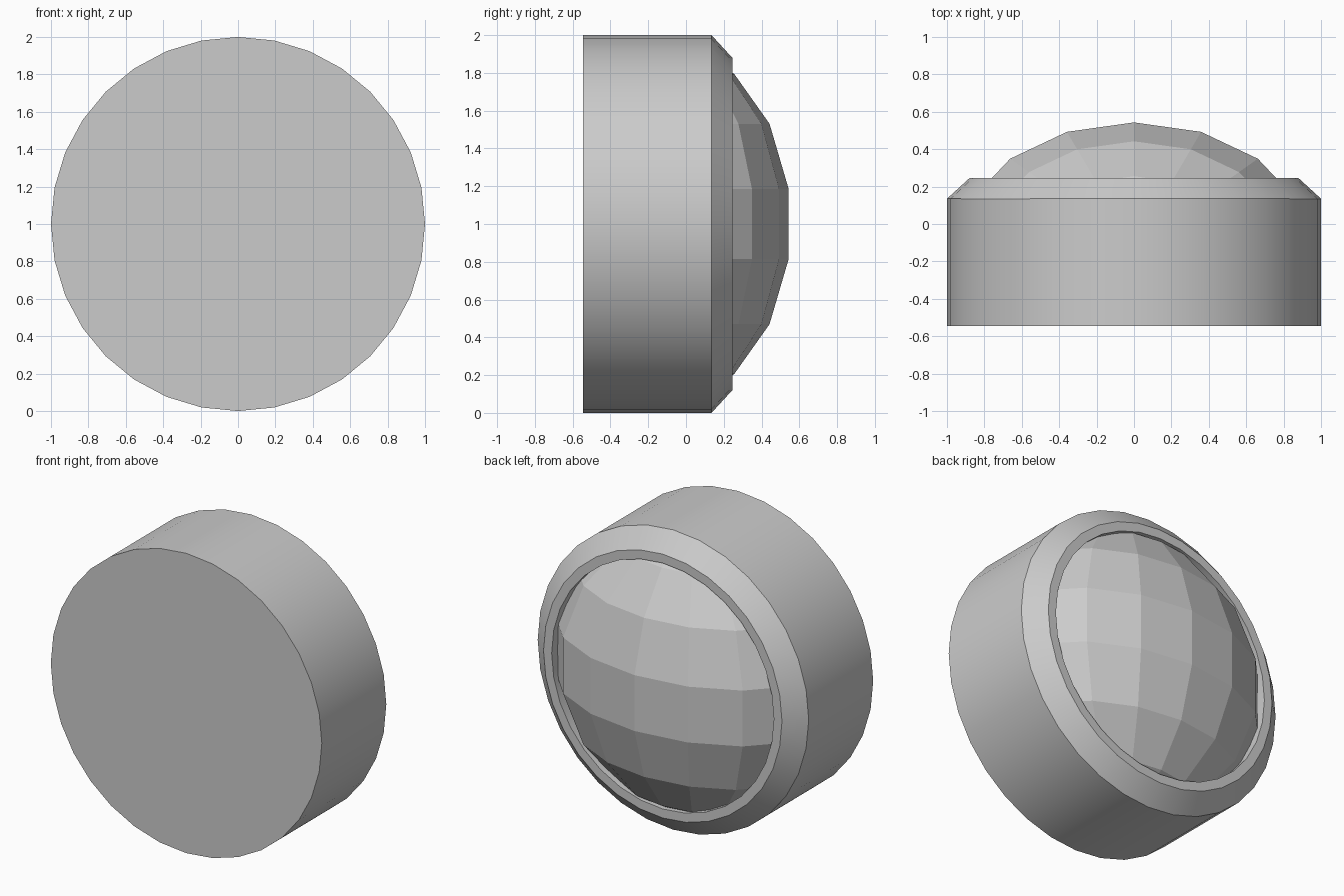
import bpy
import bmesh
from math import radians, sin, cos, tau
from mathutils import Matrix, Vector

cube = bpy.data.objects.get("Cube")
if cube:
    bpy.data.objects.remove(cube, do_unlink=True)

grey = bpy.data.materials.new("light grey")
grey.use_nodes = True
colour = (0.6, 0.6, 0.6, 1)
grey.diffuse_color = colour
grey.node_tree.nodes["Principled BSDF"].inputs["Base Color"].default_value = colour


def lathe(profile, sides):
    """Turn (radius, height) points about z into a bmesh."""
    bm = bmesh.new()
    verts = [bm.verts.new((r, 0, h)) for r, h in profile]
    edges = [bm.edges.new(pair) for pair in zip(verts, verts[1:])]
    bmesh.ops.spin(bm, geom=verts + edges, cent=(0, 0, 0), axis=(0, 0, 1),
                   angle=tau, steps=sides, use_duplicate=False)
    bmesh.ops.remove_doubles(bm, verts=bm.verts, dist=0.0001)
    return bm


def finish(bm, name):
    bmesh.ops.recalc_face_normals(bm, faces=bm.faces)
    mesh = bpy.data.meshes.new(name)
    bm.to_mesh(mesh)
    bm.free()
    mesh.materials.append(grey)
    obj = bpy.data.objects.new(name, mesh)
    bpy.context.collection.objects.link(obj)
    return obj


# Round housing with a chamfered rim and a recess, its axis along y
bm = lathe([(0, -0.545), (1, -0.545), (1, 0.135), (0.88, 0.245),
            (0.82, 0.245), (0.82, 0.02), (0, 0.02)], 32)
bm.transform(Matrix.Translation((0, 0, 1)) @ Matrix.Rotation(radians(-90), 4, "X"))
housing = finish(bm, "housing")
bpy.context.view_layer.objects.active = housing
housing.select_set(True)
bpy.ops.object.shade_smooth_by_angle(angle=radians(30))

# Faceted lens: a flattened globe with upright poles, kept only inside the recess
radius, step = 0.955, 22.5
latitudes = [radians((i - 3.5) * step) for i in range(8)]
bm = lathe([(radius * cos(a), radius * sin(a)) for a in latitudes], 16)
bm.transform(Matrix.Translation((0, -0.12, 1)) @ Matrix.Diagonal(Vector((1, 0.708, 1, 1))))
bmesh.ops.bisect_plane(bm, geom=bm.verts[:] + bm.edges[:] + bm.faces[:],
                       plane_co=(0, 0.01, 0), plane_no=(0, 1, 0), clear_inner=True)
finish(bm, "lens")
